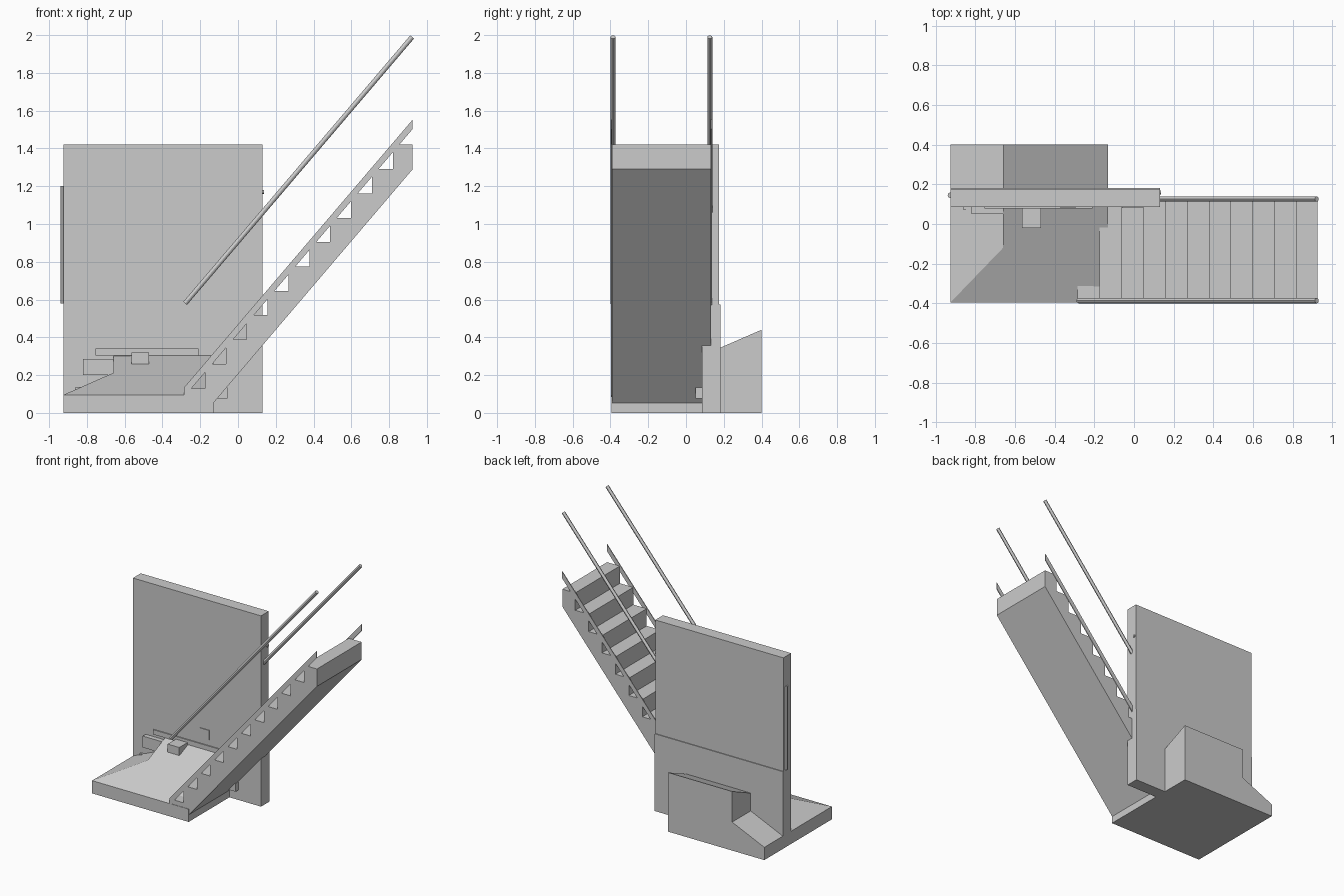
import bpy, bmesh
from mathutils import Vector

if "Cube" in bpy.data.objects:
    bpy.data.objects.remove(bpy.data.objects["Cube"])


def make(name, verts, faces):
    me = bpy.data.meshes.new(name)
    me.from_pydata(verts, [], faces)
    bm = bmesh.new()
    bm.from_mesh(me)
    bmesh.ops.recalc_face_normals(bm, faces=bm.faces)
    bm.to_mesh(me)
    bm.free()
    ob = bpy.data.objects.new(name, me)
    bpy.context.collection.objects.link(ob)
    return ob


def prism(name, profile, y0, y1):
    """Extrude an x-z outline from y0 to y1."""
    n = len(profile)
    verts = [(x, y, z) for y in (y0, y1) for x, z in profile]
    faces = [list(range(n)), list(range(2 * n - 1, n - 1, -1))]
    faces += [(i, (i + 1) % n, n + (i + 1) % n, n + i) for i in range(n)]
    return make(name, verts, faces)


def box(name, x0, x1, y0, y1, z0, z1):
    return prism(name, [(x0, z0), (x1, z0), (x1, z1), (x0, z1)], y0, y1)


def rod(name, a, b, r, sides=12):
    a, b = Vector(a), Vector(b)
    d = b - a
    bpy.ops.mesh.primitive_cylinder_add(vertices=sides, radius=r, depth=d.length,
                                        location=(a + b) / 2)
    ob = bpy.context.object
    ob.name = name
    ob.rotation_euler = d.to_track_quat('Z', 'Y').to_euler()
    bpy.ops.object.shade_smooth_by_angle()
    return ob


# Sloping ground, cut back along the left side
X0, XM, X1, Y0, Y1 = -0.925, -0.66, -0.13, -0.395, 0.40
make("sloping_ground",
     [(X0, Y0, 0), (X1, Y0, 0), (X1, Y1, 0), (X0, Y1, 0),
      (X0, Y0, .095), (X1, Y0, .095), (X1, Y1, .44), (XM, Y1, .44),
      (XM, -.12, .212), (XM, Y1, .212), (X0, Y1, .095)],
     [(0, 3, 2, 1), (0, 1, 5, 4), (1, 2, 6, 5), (2, 3, 10, 9, 7, 6),
      (3, 0, 4, 10), (4, 5, 6, 7, 8), (4, 8, 9, 10), (8, 7, 9)])

# Wall, slightly thicker at the bottom of its back
box("wall_upper", -0.925, 0.13, 0.085, 0.176, 0.575, 1.42)
box("wall_lower", -0.925, 0.13, 0.085, 0.182, 0, 0.575)

# Small blocks projecting from the wall
for i, b in enumerate([(-.755, -.21, .077, .305, .34),
                       (-.82, -.66, .05, .20, .285),
                       (-.565, -.47, -.02, .26, .32),
                       (-.37, -.295, .08, .385, .455),
                       (-.86, -.82, .07, .10, .137),
                       (-.06, .045, .08, .38, .455),
                       (-.12, -.055, .05, .075, .135)]):
    box(f"wall_block_{i + 1}", b[0], b[1], b[2], 0.10, b[3], b[4])

# Rod and peg on the narrow ends of the wall
rod("wall_end_rod", (-0.926, 0.145, 0.58), (-0.926, 0.145, 1.20), 0.014)
rod("wall_end_peg", (0.12, 0.16, 1.17), (0.137, 0.16, 1.17), 0.010)

# Solid flight of steps
STEPS, RUN, RISE = 11, 0.1105, 0.129
profile = [(-0.175, 0), (0.925, 1.29)]
steps = []
for k in range(STEPS):
    z = 0.13 + RISE * k
    right = min(-0.175 + RUN * k, 0.925)
    left = -0.285 if k == 0 else -0.175 + RUN * (k - 1)
    if k == STEPS - 1:
        right = 0.925
    steps += [(left, z), (right, z)]
profile += steps[::-1] + [(-0.285, 0)]
prism("steps", profile, -0.393, 0.133)

# Thin bands above the step noses and round handrails on both sides
for side, y, yr in (("front", -0.397, -0.387), ("back", 0.131, 0.126)):
    prism(f"stringer_band_{side}",
          [(-0.285, .085), (0.925, 1.503), (0.925, 1.553), (-0.285, .135)], y, y + 0.006)
    rod(f"handrail_{side}", (-0.28, yr, 0.58), (0.922, yr, 1.99), 0.013)
